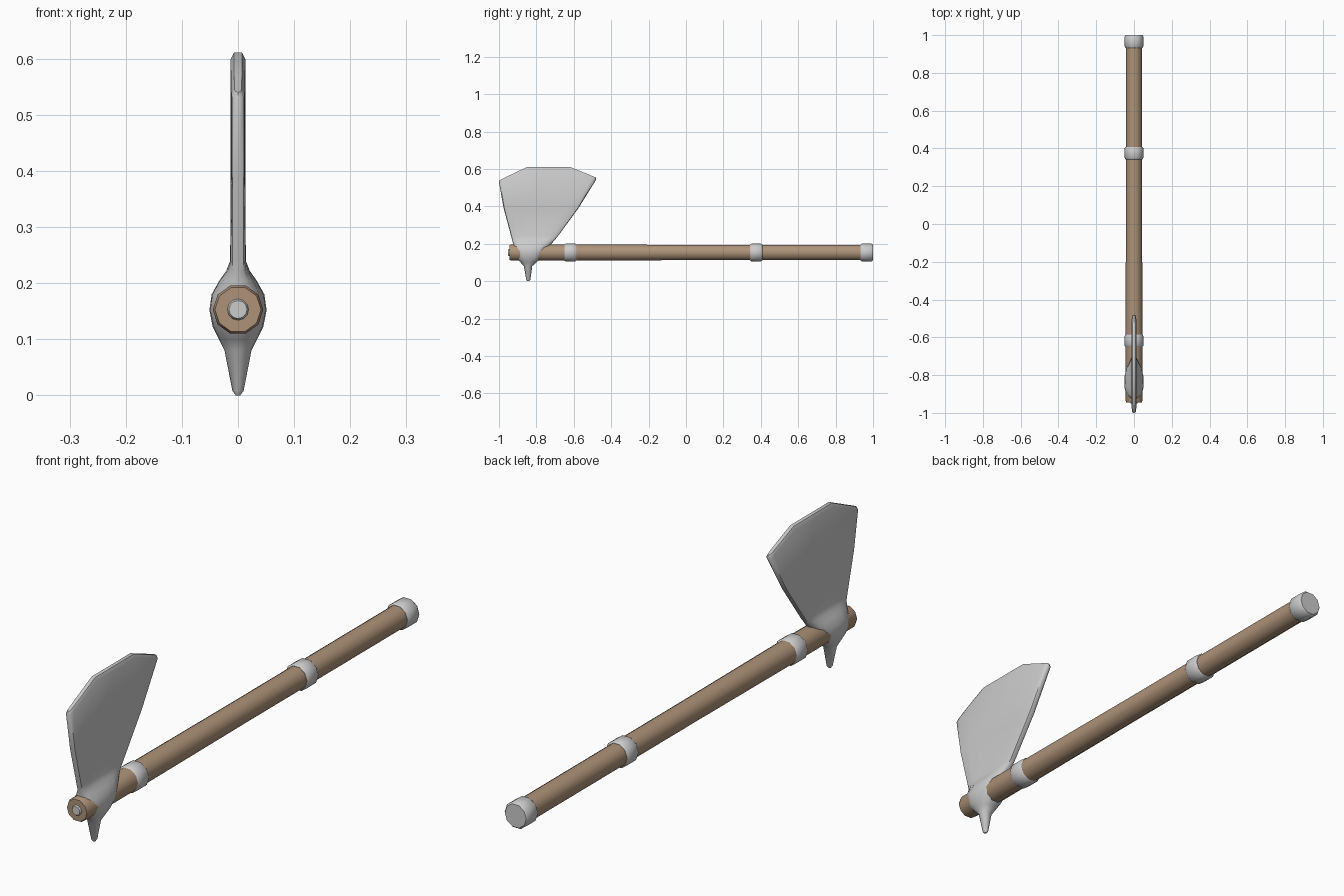
import bpy, math

if "Cube" in bpy.data.objects:
    bpy.data.objects.remove(bpy.data.objects["Cube"])

ZC = 0.153   # height of the handle axis
N = 10       # sides of the handle


def make_object(name, verts, faces, angle=40, mat=None):
    me = bpy.data.meshes.new(name)
    me.from_pydata(verts, [], faces)
    me.validate()
    ob = bpy.data.objects.new(name, me)
    bpy.context.collection.objects.link(ob)
    if mat:
        me.materials.append(mat)
    bpy.ops.object.select_all(action='DESELECT')
    ob.select_set(True)
    bpy.context.view_layer.objects.active = ob
    bpy.ops.object.mode_set(mode='EDIT')
    bpy.ops.mesh.select_all(action='SELECT')
    bpy.ops.mesh.normals_make_consistent(inside=False)
    bpy.ops.object.mode_set(mode='OBJECT')
    bpy.ops.object.shade_smooth_by_angle(angle=math.radians(angle))
    return ob


def bridge(rows, n):
    """Quads between consecutive rings, plus both end caps."""
    faces = [(r * n + i, r * n + (i + 1) % n, (r + 1) * n + (i + 1) % n, (r + 1) * n + i)
             for r in range(rows - 1) for i in range(n)]
    return faces + [tuple(range(n)), tuple(range((rows - 1) * n, rows * n))]


def lathe(name, profile, n=N, mat=None):
    """Solid turned about the handle axis from (y, radius) points."""
    verts = [(r * math.cos(math.tau * i / n), y, ZC + r * math.sin(math.tau * i / n))
             for y, r in profile for i in range(n)]
    return make_object(name, verts, bridge(len(profile), n), 40, mat)


wood = bpy.data.materials.new("wood")
wood.diffuse_color = (0.42, 0.29, 0.19, 1)
wood.use_nodes = True
wood.node_tree.nodes["Principled BSDF"].inputs["Base Color"].default_value = wood.diffuse_color

# Handle with a slightly thicker head end
lathe("handle", [(-0.945, 0.041), (-0.935, 0.045), (-0.6, 0.045),
                 (0.0, 0.043), (0.9, 0.043), (0.992, 0.043)], mat=wood)

# Metal pin in the front end
lathe("end_pin", [(-0.93, 0.019), (-0.946, 0.019), (-0.951, 0.016)], n=12)

# Metal bands
for name, y0, y1 in (("front_band", -0.652, -0.585), ("middle_band", 0.342, 0.408),
                     ("end_band", 0.932, 1.0)):
    lathe(name, [(y0, 0.044), (y0 + 0.008, 0.05), (y1 - 0.008, 0.05), (y1, 0.044)])

# Axe head: spike, eye and blade lofted upward
# each section: z, front y, back y, half width, squareness
sections = [
    (0.000, -0.848, -0.838, 0.004, 2),
    (0.008, -0.854, -0.832, 0.010, 2),
    (0.080, -0.867, -0.822, 0.024, 2),
    (0.100, -0.885, -0.800, 0.034, 2.3),
    (0.122, -0.905, -0.775, 0.045, 2.6),
    (0.152, -0.918, -0.755, 0.051, 2.8),
    (0.180, -0.922, -0.740, 0.047, 2.8),
    (0.205, -0.926, -0.715, 0.033, 2.8),
    (0.222, -0.930, -0.700, 0.021, 3.5),
    (0.240, -0.935, -0.685, 0.014, 6),
    (0.390, -0.975, -0.575, 0.013, 8),
]
cols = [-1, -0.98, -0.92, -0.75, -0.42, 0, 0.46, 0.75, 0.92, 0.98, 1]
edge = [(-1, 0.54), (-0.42, 0.611), (0.46, 0.611), (1, 0.555)]


def edge_z(u):
    for (a, za), (b, zb) in zip(edge, edge[1:]):
        if u <= b:
            return za + (zb - za) * (u - a) / (b - a)


def ring(y0, y1, w, k, zf):
    out = []
    for side, us in ((1, cols), (-1, cols[-2:0:-1])):
        for u in us:
            x = side * w * max(0, 1 - abs(u) ** k) ** (1 / k)
            out.append((x, (y0 + y1) / 2 + u * (y1 - y0) / 2, zf(u)))
    return out


verts = []
for z, y0, y1, w, k in sections:
    verts += ring(y0, y1, w, k, lambda u, z=z: z)
# Rounded cutting edge follows the arched outline
verts += ring(-1.0, -0.48, 0.013, 8, lambda u: edge_z(u) - 0.012)
verts += ring(-0.997, -0.483, 0.007, 8, edge_z)
n = 2 * len(cols) - 2
rows = len(sections) + 2
faces = bridge(rows, n)
# Close the arched top with a strip of quads across the edge
faces.pop()
base = (rows - 1) * n
last = len(cols) - 1
for i in range(last):
    f = [base + i, base + i + 1, base + (n - i - 1) % n, base + (n - i) % n]
    faces.append(tuple(dict.fromkeys(f)))
make_object("axe_head", verts, faces, 50)
